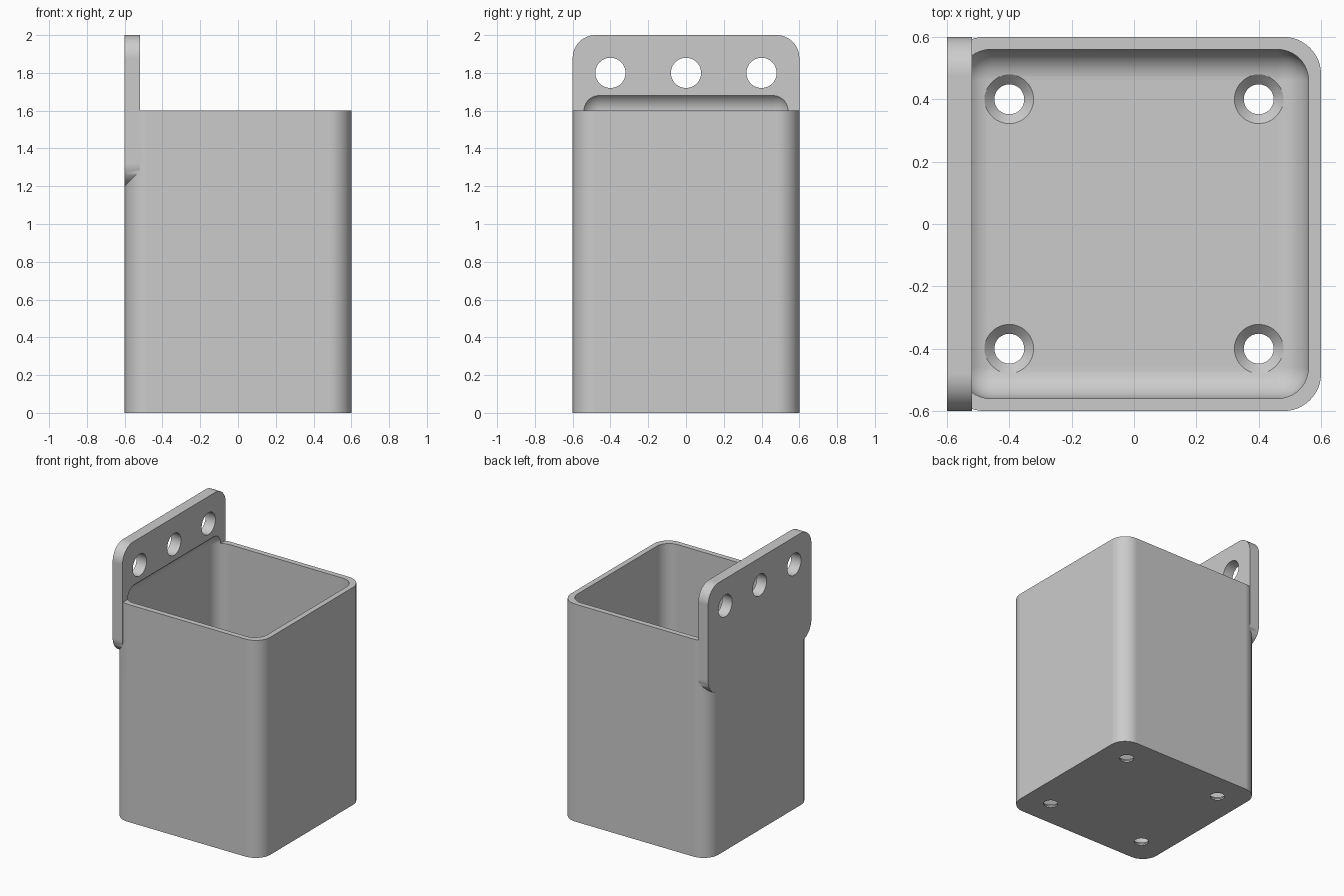
import bpy, bmesh, math
from mathutils import Matrix, Vector

cube = bpy.data.objects.get("Cube")
if cube:
    bpy.data.objects.remove(cube, do_unlink=True)

gray = bpy.data.materials.new("light gray plastic")
gray.use_nodes = True
color = (0.6, 0.6, 0.6, 1)
gray.diffuse_color = color
gray.node_tree.nodes["Principled BSDF"].inputs["Base Color"].default_value = color


def finish(bm, name):
    bmesh.ops.recalc_face_normals(bm, faces=bm.faces)
    mesh = bpy.data.meshes.new(name)
    bm.to_mesh(mesh)
    bm.free()
    mesh.materials.append(gray)
    ob = bpy.data.objects.new(name, mesh)
    bpy.context.collection.objects.link(ob)
    return ob


def rounded_box(name, low, high, radius, axis=None):
    """Box with edges rounded: only those along one axis, or all of them."""
    low, high = Vector(low), Vector(high)
    bm = bmesh.new()
    bmesh.ops.create_cube(bm, size=1)
    for v in bm.verts:
        v.co = (low + high) / 2 + v.co * (high - low)
    edges = [e for e in bm.edges if axis is None
             or abs((e.verts[0].co - e.verts[1].co).normalized()[axis]) > 0.9]
    bmesh.ops.bevel(bm, geom=edges, offset=radius, segments=12,
                    profile=0.5, affect='EDGES', clamp_overlap=False)
    return finish(bm, name)


def cone(name, r1, r2, depth, location, turn=Matrix()):
    bm = bmesh.new()
    bmesh.ops.create_cone(bm, cap_ends=True, segments=48, radius1=r1, radius2=r2,
                          depth=depth, matrix=Matrix.Translation(location) @ turn)
    return finish(bm, name)


def combine(target, other, operation):
    mod = target.modifiers.new("combine", 'BOOLEAN')
    mod.operation = operation
    mod.solver = 'EXACT'
    mod.object = other
    bpy.ops.object.select_all(action='DESELECT')
    bpy.context.view_layer.objects.active = target
    target.select_set(True)
    bpy.ops.object.modifier_apply(modifier=mod.name)
    bpy.data.objects.remove(other, do_unlink=True)


# Body with the upright mounting plate on its right side
holder = rounded_box("wall_mount_bin", (-0.6, -0.6, 0), (0.6, 0.6, 1.6), 0.12, axis=2)
plate = rounded_box("mounting_plate", (-0.6, -0.6, 1.2), (-0.52, 0.6, 2), 0.12, axis=0)
combine(holder, plate, 'UNION')

# Cavity, which also scoops a shallow recess into the plate
cavity = rounded_box("cavity_cutter", (-0.56, -0.56, 0.04), (0.56, 0.56, 1.7), 0.1)
combine(holder, cavity, 'DIFFERENCE')

# Mounting holes through the plate
sideways = Matrix.Rotation(math.pi / 2, 4, 'Y')
for y in (-0.4, 0, 0.4):
    combine(holder, cone("plate_hole_cutter", 0.08, 0.08, 0.3, (-0.56, y, 1.8), sideways),
            'DIFFERENCE')

# Countersunk holes through the floor
for x in (-0.4, 0.4):
    for y in (-0.4, 0.4):
        combine(holder, cone("floor_hole_cutter", 0.048, 0.048, 0.2, (x, y, 0)), 'DIFFERENCE')
        combine(holder, cone("countersink_cutter", 0.04, 0.09, 0.05, (x, y, 0.027)),
                'DIFFERENCE')

# Smooth fillets with crisp rims
bpy.ops.object.select_all(action='DESELECT')
bpy.context.view_layer.objects.active = holder
holder.select_set(True)
bpy.ops.object.shade_smooth_by_angle(angle=math.radians(30))
normals = holder.modifiers.new("flat_face_normals", 'WEIGHTED_NORMAL')
normals.keep_sharp = True
